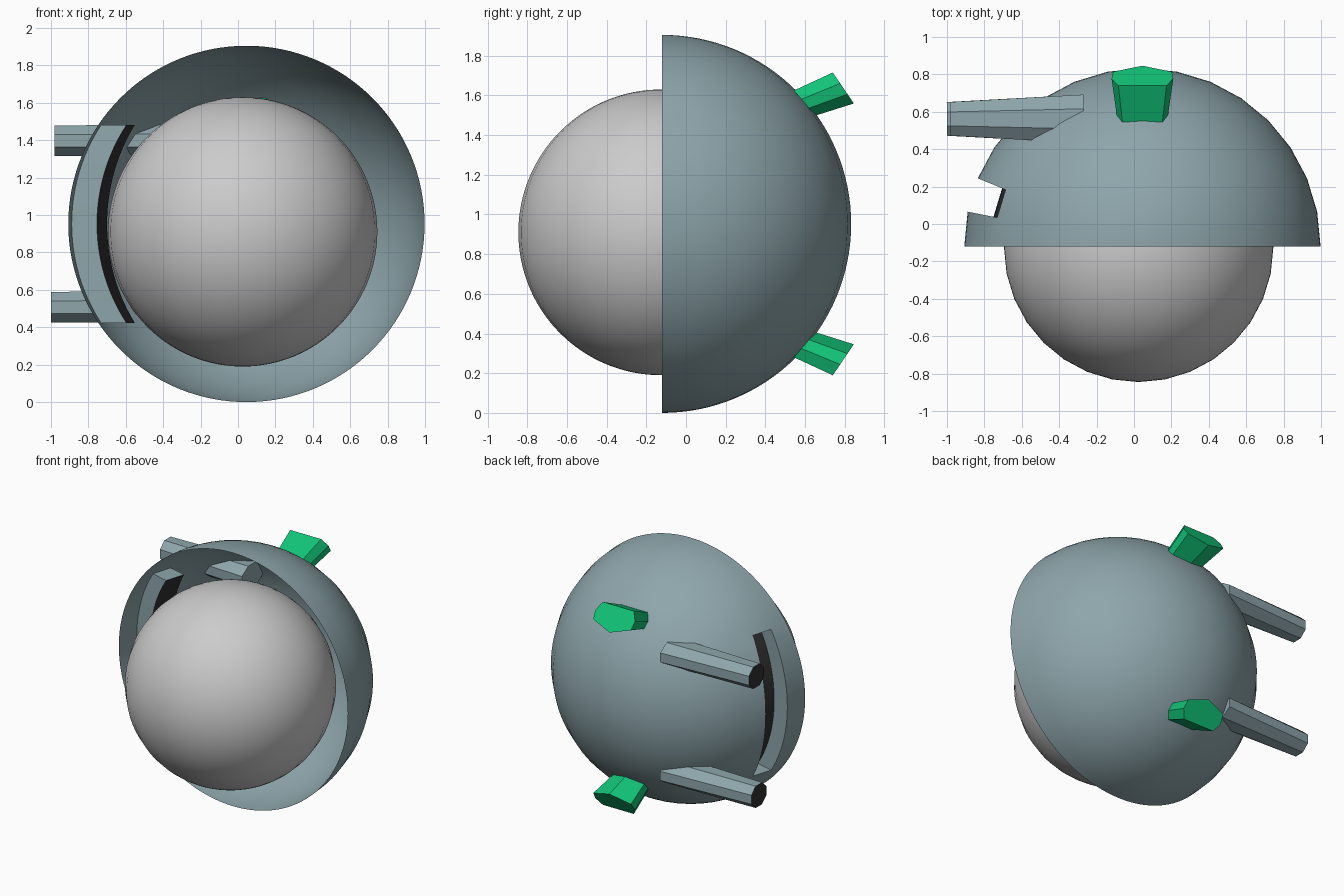
import bpy, bmesh, math
from mathutils import Vector, Matrix

cube = bpy.data.objects.get("Cube")
if cube:
    bpy.data.objects.remove(cube, do_unlink=True)


def material(name, rgb):
    mat = bpy.data.materials.new(name)
    mat.use_nodes = True
    mat.diffuse_color = (*rgb, 1)
    mat.node_tree.nodes["Principled BSDF"].inputs["Base Color"].default_value = (*rgb, 1)
    return mat


SHELL = material("blue grey", (0.27, 0.38, 0.41))
BALL = material("light grey", (0.60, 0.60, 0.60))
DARK = material("near black", (0.03, 0.03, 0.03))
GREEN = material("bright green", (0.006, 0.56, 0.19))

CENTRE = Vector((0.045, -0.12, 0.9525))
RADIUS = 0.9525


def finish(bm, name, mats, smooth=True):
    mesh = bpy.data.meshes.new(name)
    bm.to_mesh(mesh)
    bm.free()
    obj = bpy.data.objects.new(name, mesh)
    bpy.context.collection.objects.link(obj)
    for mat in mats:
        mesh.materials.append(mat)
    if smooth:
        bpy.ops.object.select_all(action="DESELECT")
        obj.select_set(True)
        bpy.context.view_layer.objects.active = obj
        bpy.ops.object.shade_smooth_by_angle(angle=math.radians(30))
    return obj


def loft(name, start, end, mats, cap_index=0):
    """Join two rings of points with side faces and close both ends."""
    bm = bmesh.new()
    a = [bm.verts.new(p) for p in start]
    b = [bm.verts.new(p) for p in end]
    n = len(a)
    for i in range(n):
        j = (i + 1) % n
        bm.faces.new((a[i], a[j], b[j], b[i]))
    bm.faces.new(a)
    cap = bm.faces.new(b)
    cap.material_index = cap_index
    bmesh.ops.recalc_face_normals(bm, faces=bm.faces)
    return finish(bm, name, mats, smooth=False)


# Inner ball
bm = bmesh.new()
bmesh.ops.create_uvsphere(bm, u_segments=32, v_segments=64, radius=0.72,
                          matrix=Matrix.Translation((0.025, -0.125, 0.91)))
finish(bm, "inner_ball", [BALL])

# Half shell, open at the front
bm = bmesh.new()
bmesh.ops.create_uvsphere(bm, u_segments=32, v_segments=64, radius=RADIUS)
front = [f for f in bm.faces if f.calc_center_median().y < 0]
bmesh.ops.delete(bm, geom=front, context="FACES")

# Recessed side slot with a dark floor
step = math.tau / 32
slot = []
for f in bm.faces:
    c = f.calc_center_median()
    around = math.atan2(c.y, -c.x)
    height = math.atan2(c.z, math.hypot(c.x, c.y))
    if step < around < 2 * step and abs(height) < 3 * step:
        slot.append(f)
result = bmesh.ops.extrude_face_region(bm, geom=slot)
floor_verts = [g for g in result["geom"] if isinstance(g, bmesh.types.BMVert)]
for g in result["geom"]:
    if isinstance(g, bmesh.types.BMFace):
        g.material_index = 1
bmesh.ops.delete(bm, geom=[f for f in slot if f.is_valid], context="FACES")
bmesh.ops.translate(bm, verts=floor_verts, vec=(0.135, -0.037, 0))
bmesh.ops.translate(bm, verts=bm.verts, vec=CENTRE)
finish(bm, "half_shell", [SHELL, DARK])


# Side prongs: tapered eight-sided rods with dark ends
def prong_ring(x, z, ry, rz):
    ring = []
    for i in range(8):
        t = (i + 0.5) * math.tau / 8
        k = 1 / math.cos(math.pi / 8)
        ring.append((x, 0.562 + ry * k * math.cos(t), z + rz * k * math.sin(t)))
    return ring


for name, side, tip in (("upper", 1, -0.98), ("lower", -1, -1.0)):
    z = CENTRE.z + side * 0.445
    loft(name + "_prong", prong_ring(-0.27, z, 0.13, 0.084),
         prong_ring(tip, z, 0.09, 0.082), [SHELL, DARK], cap_index=1)

# Rear pegs: seven-sided, flaring outwards, mirrored above and below
HALF = [(0.95, -0.4), (1, 0.3), (0.78, 1)]
OUTLINE = [(0, -1)] + HALF + [(-u, v) for u, v in reversed(HALF)]


def peg_ring(y, z, width, along, side):
    ring = []
    for u, v in OUTLINE:
        offset = Vector((u * width, y + v * along[0], side * (z + v * along[1])))
        ring.append(CENTRE + offset)
    return ring


for name, side in (("upper", 1), ("lower", -1)):
    loft(name + "_peg", peg_ring(0.705, 0.604, 0.135, (-0.055, 0.062), side),
         peg_ring(0.913, 0.685, 0.165, (-0.053, 0.078), side), [GREEN])
